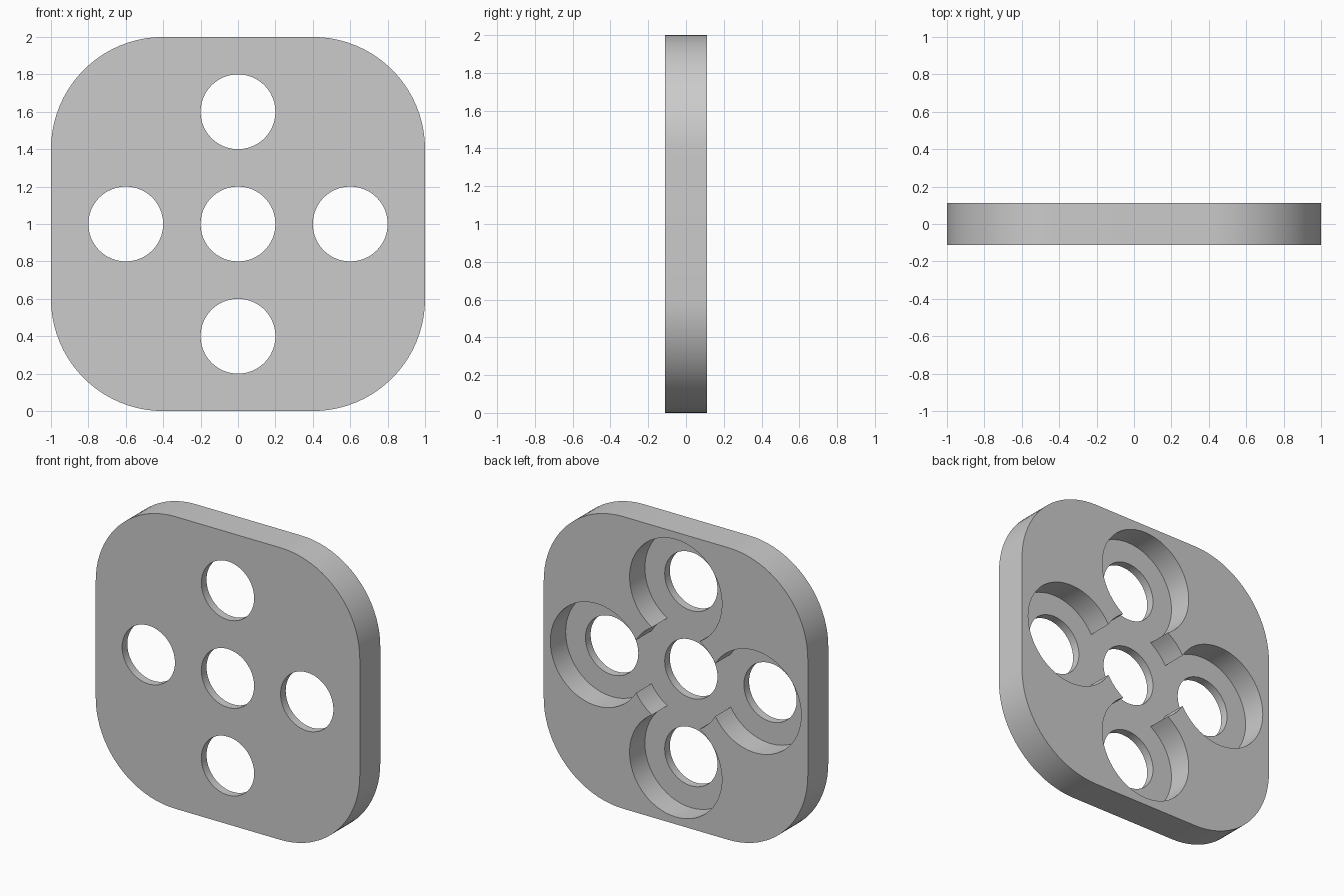
import bpy, bmesh
from math import sin, cos, pi, radians, acos

HALF_THICK = 0.111
FLOOR_Y = -0.055      # level of the recess floor
PITCH = 0.6           # spacing of the holes
HOLE_R = 0.2
POCKET_R = 0.35
CORNER_R = 0.6

cube = bpy.data.objects.get("Cube")
if cube:
    bpy.data.objects.remove(cube, do_unlink=True)

grey = bpy.data.materials.new("light_grey")
grey.use_nodes = True
grey.diffuse_color = (0.6, 0.6, 0.6, 1)
grey.node_tree.nodes["Principled BSDF"].inputs["Base Color"].default_value = (0.6, 0.6, 0.6, 1)


def arc(cx, cz, r, start, end, steps):
    """Points along an arc in the xz plane."""
    return [(cx + r * cos(start + (end - start) * i / steps),
             cz + r * sin(start + (end - start) * i / steps)) for i in range(steps + 1)]


def prism(name, outline, y0, y1):
    """Extrude an xz outline from y0 to y1."""
    bm = bmesh.new()
    face = bm.faces.new([bm.verts.new((x, y0, z)) for x, z in outline])
    new = bmesh.ops.extrude_face_region(bm, geom=[face])["geom"]
    bmesh.ops.translate(bm, vec=(0, y1 - y0, 0),
                        verts=[v for v in new if isinstance(v, bmesh.types.BMVert)])
    bmesh.ops.recalc_face_normals(bm, faces=bm.faces)
    mesh = bpy.data.meshes.new(name)
    bm.to_mesh(mesh)
    bm.free()
    mesh.materials.append(grey)
    obj = bpy.data.objects.new(name, mesh)
    bpy.context.collection.objects.link(obj)
    return obj


def cut(target, cutter):
    """Subtract the cutter for good and remove it."""
    cutter.hide_render = True
    mod = target.modifiers.new("cut", "BOOLEAN")
    mod.operation = "DIFFERENCE"
    mod.solver = "EXACT"
    mod.object = cutter
    bpy.context.view_layer.objects.active = target
    bpy.ops.object.modifier_apply(modifier=mod.name)
    bpy.data.objects.remove(cutter, do_unlink=True)


# Rounded square plate
inset = 1 - CORNER_R
outline = []
for k, (sx, sz) in enumerate([(1, 1), (-1, 1), (-1, -1), (1, -1)]):
    outline += arc(sx * inset, 1 + sz * inset, CORNER_R, k * pi / 2, (k + 1) * pi / 2, 20)
plate = prism("plate", outline, -HALF_THICK, HALF_THICK)

# Recess in the back: four round pockets joined by a central one
meet = acos(PITCH / 2 / POCKET_R)
recess = []
for k in range(4):
    a = k * pi / 2
    recess += arc(PITCH * cos(a), 1 + PITCH * sin(a), POCKET_R, a - pi + meet, a + pi - meet, 48)
    recess += arc(0, 1, POCKET_R, a + meet, a + pi / 2 - meet, 6)[1:-1]
cut(plate, prism("recess_cutter", recess, FLOOR_Y, 0.3))

# Five through holes
for x, z in [(0, 0), (PITCH, 0), (-PITCH, 0), (0, PITCH), (0, -PITCH)]:
    cut(plate, prism("hole_cutter", arc(x, 1 + z, HOLE_R, 0, 2 * pi, 64)[:-1], -0.3, 0.3))

# Smooth walls with sharp rims
bpy.ops.object.select_all(action="DESELECT")
plate.select_set(True)
bpy.context.view_layer.objects.active = plate
bpy.ops.object.shade_smooth_by_angle(angle=radians(30))
